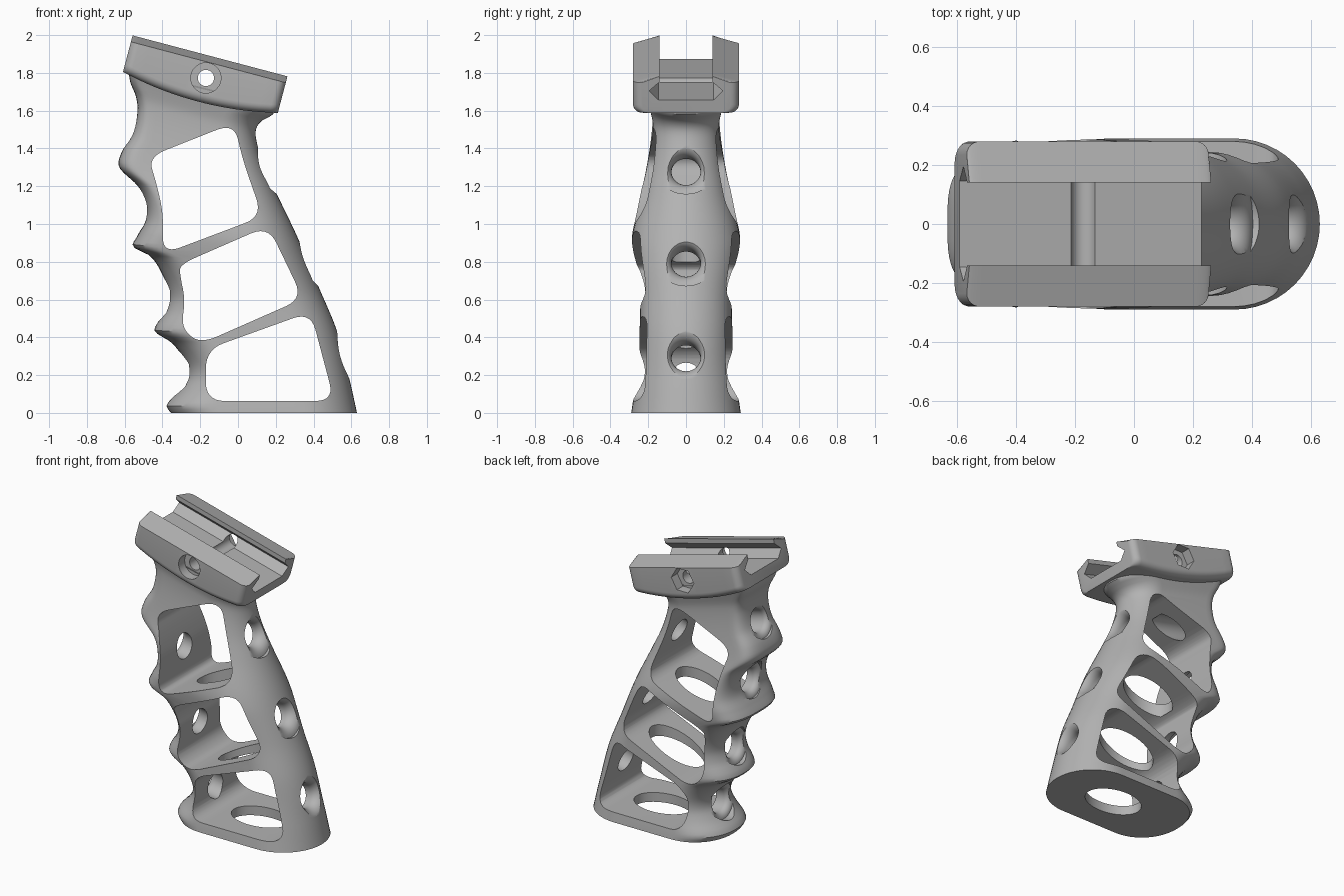
import bpy, bmesh, math
from mathutils import Vector, Matrix

cube = bpy.data.objects.get("Cube")
if cube:
    bpy.data.objects.remove(cube, do_unlink=True)

# Material
grey = bpy.data.materials.new("plain_grey")
grey.use_nodes = True
grey.diffuse_color = (0.45, 0.45, 0.45, 1)
for node in grey.node_tree.nodes:
    if node.type == 'BSDF_PRINCIPLED':
        node.inputs["Base Color"].default_value = (0.45, 0.45, 0.45, 1)


# Helpers
def finish(name, bm, matrix=Matrix()):
    bm.transform(matrix)
    bmesh.ops.recalc_face_normals(bm, faces=bm.faces[:])
    mesh = bpy.data.meshes.new(name)
    bm.to_mesh(mesh)
    bm.free()
    mesh.materials.append(grey)
    obj = bpy.data.objects.new(name, mesh)
    bpy.context.scene.collection.objects.link(obj)
    return obj


def loft(rings):
    bm = bmesh.new()
    loops = [[bm.verts.new(p) for p in ring] for ring in rings]
    for a, b in zip(loops, loops[1:]):
        for i in range(len(a)):
            j = (i + 1) % len(a)
            bm.faces.new((a[i], a[j], b[j], b[i]))
    bm.faces.new(loops[0])
    bm.faces.new(loops[-1])
    return bm


def prism_y(outline, lo, hi):
    return loft([[Vector((x, y, z)) for x, z in outline] for y in (lo, hi)])


def ellipse(cx, cy, rx, ry, count=40):
    turn = math.tau / count
    return [(cx + rx * math.cos(i * turn), cy + ry * math.sin(i * turn)) for i in range(count)]


def rounded(corners, radius=0.1, steps=7):
    pts = [Vector(c) for c in corners]
    out = []
    for i, p in enumerate(pts):
        to_prev, to_next = pts[i - 1] - p, pts[(i + 1) % len(pts)] - p
        a = p + to_prev.normalized() * min(radius, to_prev.length * 0.45)
        b = p + to_next.normalized() * min(radius, to_next.length * 0.45)
        for k in range(steps + 1):
            t = k / steps
            out.append(a * (1 - t) ** 2 + p * 2 * t * (1 - t) + b * t * t)
    return out


def smooth_curve(keys, z):
    def slope(i):
        a, b = keys[max(i - 1, 0)], keys[min(i + 1, len(keys) - 1)]
        return (b[1] - a[1]) / (b[0] - a[0])
    for i in range(len(keys) - 1):
        (z0, v0), (z1, v1) = keys[i], keys[i + 1]
        if z <= z1 or i == len(keys) - 2:
            d = z1 - z0
            t = min(max((z - z0) / d, 0), 1)
            s = t * t * (3 - 2 * t)
            return (v0 + (v1 - v0) * s + d * slope(i) * t * (1 - t) ** 2
                    - d * slope(i + 1) * t * t * (1 - t))


def flared_hole(start, direction, length, radius, flare):
    profile = [(-0.12, radius + flare)]
    for k in range(9):
        a = k / 8 * math.pi / 2
        profile.append((flare * (1 - math.cos(a)), radius + flare * (1 - math.sin(a))))
    profile.append((length, radius))
    d = Vector(direction).normalized()
    side = Vector((0, 1, 0))
    up = d.cross(side)
    return loft([[Vector(start) + d * s + side * a + up * b
                  for a, b in ellipse(0, 0, r, r)] for s, r in profile])


def cut(obj, cutters):
    for c in cutters:
        c.hide_render = True
        mod = obj.modifiers.new("cut", 'BOOLEAN')
        mod.operation, mod.solver, mod.object = 'DIFFERENCE', 'EXACT', c
    bpy.context.view_layer.update()
    result = obj.evaluated_get(bpy.context.evaluated_depsgraph_get())
    mesh = bpy.data.meshes.new_from_object(result)
    obj.modifiers.clear()
    obj.data = mesh
    for c in cutters:
        bpy.data.objects.remove(c, do_unlink=True)


def shade(obj, degrees):
    bpy.ops.object.select_all(action='DESELECT')
    obj.select_set(True)
    bpy.context.view_layer.objects.active = obj
    bpy.ops.object.shade_smooth_by_angle(angle=math.radians(degrees))


# Grip body: finger-groove edge, palm edge and half width, all by height
finger_edge = [(0, -.355), (.04, -.378), (.12, -.31), (.19, -.27), (.27, -.28), (.37, -.35),
               (.43, -.44), (.47, -.43), (.54, -.385), (.62, -.368), (.73, -.4), (.83, -.465),
               (.88, -.555), (.93, -.537), (1.02, -.49), (1.11, -.49), (1.2, -.53),
               (1.3, -.628), (1.38, -.616), (1.48, -.558), (1.6, -.532), (1.68, -.542),
               (1.75, -.57), (1.82, -.58)]
palm_edge = [(0, .63), (.17, .592), (.43, .525), (.66, .43), (.93, .315), (1.16, .205),
             (1.3, .14), (1.43, .1), (1.5, .095), (1.545, .124), (1.58, .185), (1.63, .19)]
half_width = [(0, .29), (.1, .275), (.3, .25), (.45, .245), (.65, .245), (.9, .285),
              (1, .275), (1.2, .22), (1.4, .185), (1.56, .175), (1.64, .19), (1.73, .22)]


def power(v, e):
    return math.copysign(abs(v) ** e, v)


rings, half = [], 24
for i in range(101):
    t = i / 100
    z_front, z_back = t * 1.82, t * 1.63
    xf, xb = smooth_curve(finger_edge, z_front), smooth_curve(palm_edge, z_back)
    h = smooth_curve(half_width, t * 1.725)
    nose, squareness = .27 - .2 * t, .95 - .42 * t
    back = min(h, xb - xf - nose - 0.05)
    ring = []
    for k in range(half + 1):
        a = math.pi * (k / half - 0.5)
        ring.append((xb - back + back * math.cos(a), h * math.sin(a)))
    for k in range(half + 1):
        a = math.pi * (k / half + 0.5)
        ring.append((xf + nose + nose * power(math.cos(a), squareness),
                     h * power(math.sin(a), squareness)))
    rings.append([Vector((x, y, z_front + (z_back - z_front) * (x - xf) / (xb - xf)))
                  for x, y in ring])
grip = finish("grip_body", loft(rings))

# Side windows
windows = [
    [(-.475, 1.355), (-.02, 1.535), (.025, 1.34), (.13, 1.04), (-.4, .84), (-.395, 1.05),
     (-.43, 1.21)],
    [(-.31, .785), (.16, .99), (.345, .605), (-.2, .365), (-.3, .45), (-.28, .6), (-.305, .72)],
    [(-.17, .335), (.385, .535), (.51, .063), (-.17, .063)],
]
cutters = [finish("window_cutter", prism_y(rounded(w), -.5, .5)) for w in windows]

# Oval openings in the two shelves and the base
for cx, cz, rx, ry in [(-.115, .93, .17, .13), (.065, .45, .19, .135), (.17, .02, .2, .135)]:
    bm = loft([[Vector((x, y, cz + dz)) for x, y in ellipse(cx, 0, rx, ry)]
               for dz in (-.13, .13)])
    cutters.append(finish("oval_cutter", bm))

# Round holes through the palm wall, the finger wall and the neck
for z in (1.295, .81, .31):
    bm = flared_hole((smooth_curve(palm_edge, z), 0, z), (-1, 0, -.25), .22, .077, .07)
    cutters.append(finish("palm_hole_cutter", bm))
for z in (1.08, .6, .2):
    bm = flared_hole((smooth_curve(finger_edge, z), 0, z), (1, 0, -.15), .2, .08, .04)
    cutters.append(finish("finger_hole_cutter", bm))
cutters.append(finish("neck_hole_cutter",
                      flared_hole((-.56, 0, 1.5), (1, 0, -.25), .37, .075, .04)))
cut(grip, cutters)
shade(grip, 35)

# Rail mount: slotted section swept along the tilted rail, with rounded ends and belly
tilt = Matrix.Translation((-.148, 0, 1.89)) @ Matrix.Rotation(math.radians(14.8), 4, 'Y')
length, width, r = .424, .28, .045
arc = [k / 6 * math.pi / 2 for k in range(7)]
end = [(length - r + r * math.sin(a), r * (1 - math.cos(a))) for a in arc]
middle = [(-.32 + .04 * k, 0) for k in range(17)]
stations = [(-u, inset) for u, inset in reversed(end)] + middle + end
sections = []
for u, inset in stations:
    w_out = width - inset
    bottom = -.2 - .05 * (1 - (u / length) ** 2)
    side = [(w_out - r + r * math.sin(a), bottom + r * (1 - math.cos(a))) for a in arc]
    side += [(w_out, -.035), (.14, 0), (.14, -.03), (.195, -.08), (.145, -.13)]
    section = side + [(-v, w) for v, w in reversed(side)]
    sections.append([Vector((u, v, w)) for v, w in section])
mount = finish("rail_mount", loft(sections), tilt)

# Cross bolt bore, round recess in front, hexagonal recess behind
bolt_cutters = []
for radius, count, lo, hi in [(.043, 32, -.5, .5), (.08, 32, -.52, -.215), (.085, 6, .215, .53)]:
    bm = prism_y(ellipse(-.17, 1.773, radius, radius, count), lo, hi)
    bolt_cutters.append(finish("bolt_cutter", bm))
cut(mount, bolt_cutters)
shade(mount, 25)
